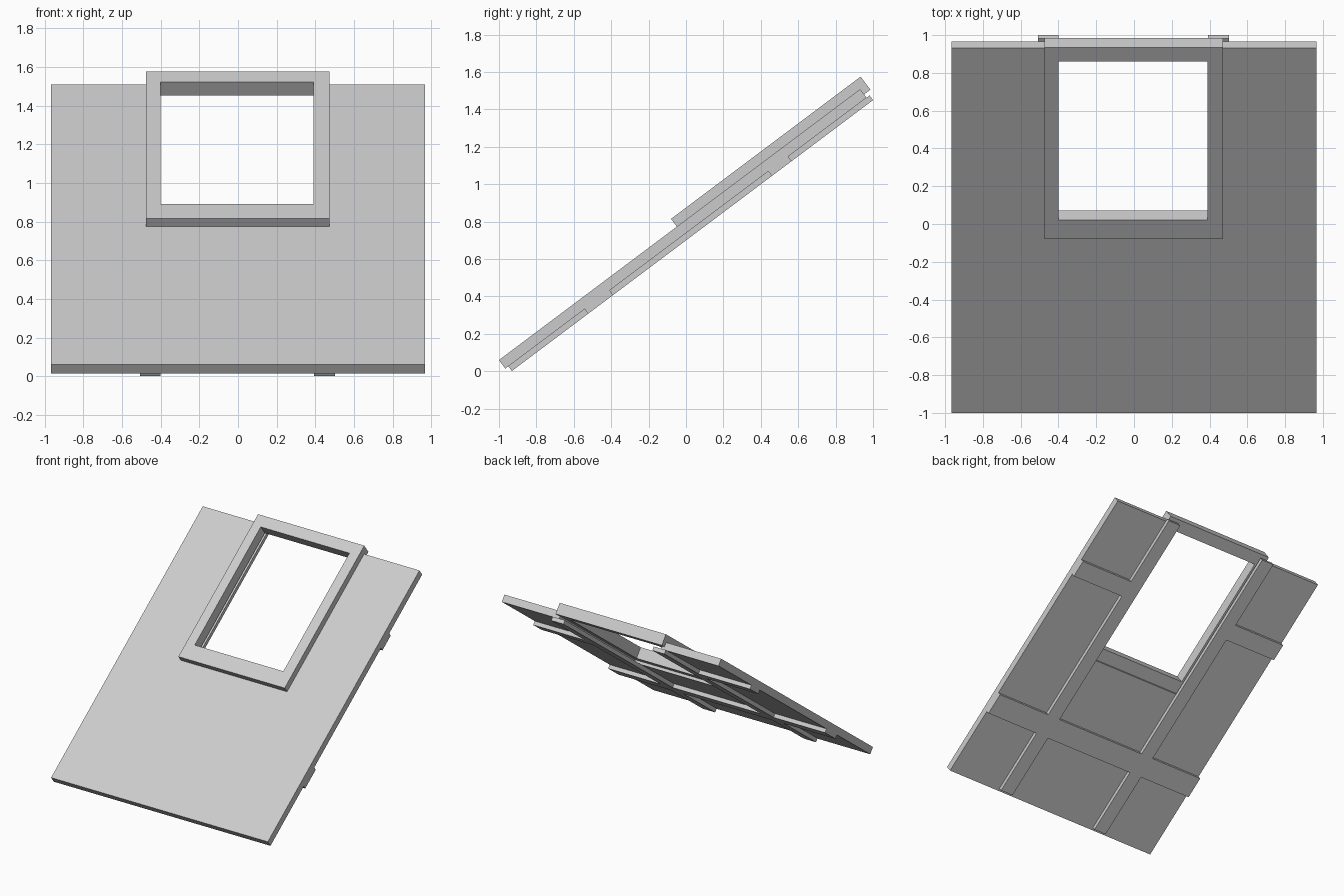
import bpy, bmesh, math
from mathutils import Matrix

cube = bpy.data.objects.get("Cube")
if cube:
    bpy.data.objects.remove(cube, do_unlink=True)

grey = bpy.data.materials.new("light grey")
grey.use_nodes = True
grey.diffuse_color = (0.6, 0.6, 0.6, 1)
grey.node_tree.nodes["Principled BSDF"].inputs["Base Color"].default_value = grey.diffuse_color

# Slope frame: local y runs up the roof, local z points out of it
SLOPE = Matrix.Translation((0, -1, 0.06)) @ Matrix.Rotation(math.atan(0.75), 4, 'X')


def finish(name, bm):
    bmesh.ops.recalc_face_normals(bm, faces=bm.faces)
    bm.transform(SLOPE)
    mesh = bpy.data.meshes.new(name)
    bm.to_mesh(mesh)
    bm.free()
    mesh.materials.append(grey)
    obj = bpy.data.objects.new(name, mesh)
    bpy.context.collection.objects.link(obj)


def slab(name, outline, low, high):
    """Extrude a flat outline between two heights above the slope."""
    bm = bmesh.new()
    face = bm.faces.new([bm.verts.new((x, y, low)) for x, y in outline])
    out = bmesh.ops.extrude_face_region(bm, geom=[face])
    verts = [v for v in out["geom"] if isinstance(v, bmesh.types.BMVert)]
    bmesh.ops.translate(bm, verts=verts, vec=(0, 0, high - low))
    finish(name, bm)


def rect(x0, x1, y0, y1):
    return [(x0, y0), (x1, y0), (x1, y1), (x0, y1)]


def ring(name, outer, inner, low, high):
    """Rectangular frame with a hole right through it."""
    bm = bmesh.new()
    loops = [[bm.verts.new((x, y, z)) for x, y in pts]
             for pts, z in ((outer, low), (outer, high), (inner, high), (inner, low))]
    for k in range(4):
        a, b = loops[k], loops[(k + 1) % 4]
        for i in range(4):
            j = (i + 1) % 4
            bm.faces.new((a[i], a[j], b[j], b[i]))
    finish(name, bm)


HALF, LENGTH, UNDER, DEEP = 0.966, 2.414, -0.057, -0.088

# Roof panel, notched at the top behind the window
NOTCH, SILL = 0.455, 1.215
slab("roof_panel", [(-HALF, 0), (HALF, 0), (HALF, LENGTH), (NOTCH, LENGTH),
                    (NOTCH, SILL), (-NOTCH, SILL), (-NOTCH, LENGTH), (-HALF, LENGTH)],
     UNDER, 0)

# Raised window surround
ring("window_frame", rect(-0.475, 0.472, 1.189, 2.456),
     rect(-0.4, 0.39, 1.314, 2.365), -0.035, 0.052)

# Rafters beneath the panel, either side of the window
rafters = {"right_rafter": (-0.507, -0.4), "left_rafter": (0.392, 0.502)}
for name, (x0, x1) in rafters.items():
    slab(name, rect(x0, x1, 0.02, 2.434), DEEP, UNDER)

# Cross battens, fitted between the rafters and left open at the window
spans = {"right": (-HALF, -0.507), "middle": (-0.4, 0.392), "left": (0.502, HALF)}
for level, (y0, y1) in {"lower": (0.53, 0.697), "upper": (1.758, 1.89)}.items():
    for side, (x0, x1) in spans.items():
        if level == "upper" and side == "middle":
            continue
        slab(f"{level}_{side}_batten", rect(x0, x1, y0, y1), DEEP, UNDER)
